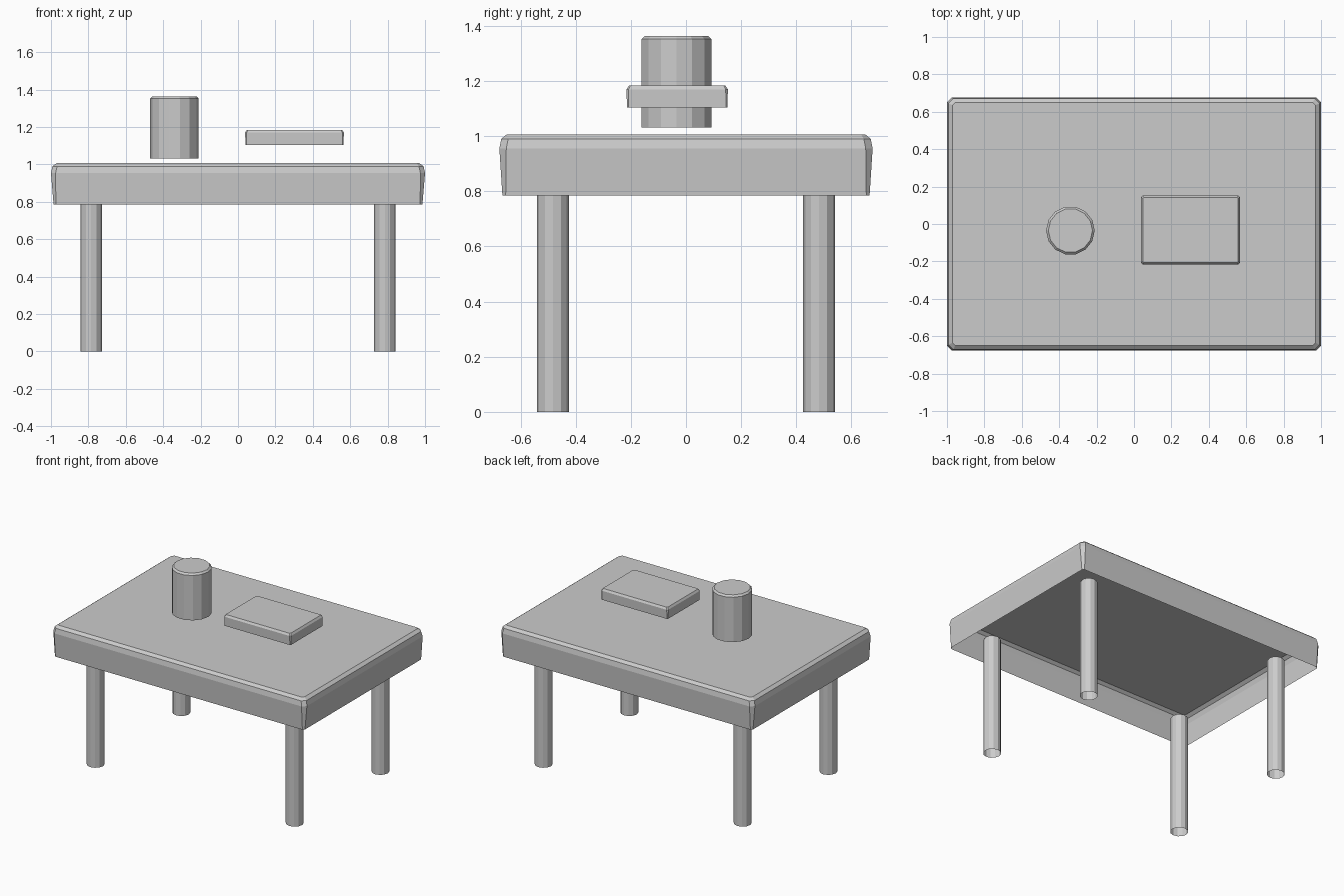
import bpy, bmesh, math

if "Cube" in bpy.data.objects:
    bpy.data.objects.remove(bpy.data.objects["Cube"])


def loft(name, rings, location=(0, 0, 0)):
    """Skin a stack of rings, closed on top and open underneath."""
    bm = bmesh.new()
    loops = [[bm.verts.new(p) for p in ring] for ring in rings]
    for low, high in zip(loops, loops[1:]):
        n = len(low)
        for i in range(n):
            j = (i + 1) % n
            bm.faces.new((low[i], low[j], high[j], high[i]))
    bm.faces.new(loops[-1])
    mesh = bpy.data.meshes.new(name)
    bm.to_mesh(mesh)
    bm.free()
    obj = bpy.data.objects.new(name, mesh)
    obj.location = location
    bpy.context.collection.objects.link(obj)
    return obj


def rect(hx, hy, c, z):
    """Rectangle with corners cut by c, counter-clockwise."""
    return [(hx - c, -hy, z), (hx, -hy + c, z), (hx, hy - c, z), (hx - c, hy, z),
            (-hx + c, hy, z), (-hx, hy - c, z), (-hx, -hy + c, z), (-hx + c, -hy, z)]


def circle(r, z, sides):
    return [(r * math.cos(math.tau * i / sides), r * math.sin(math.tau * i / sides), z)
            for i in range(sides)]


# Table top: open shell with a softened upper edge
loft("table_top", [rect(0.986, 0.666, 0.012, 0.785),
                   rect(1.0, 0.677, 0.025, 0.955),
                   rect(0.992, 0.67, 0.025, 0.99),
                   rect(0.97, 0.65, 0.015, 1.007)])

# Four round legs
for side, sx in (("left", -1), ("right", 1)):
    for end, sy in (("front", -1), ("back", 1)):
        loft(f"{end}_{side}_leg",
             [circle(0.058, 0, 12), circle(0.058, 0.835, 12), circle(0.052, 0.845, 12)],
             (sx * 0.785, sy * 0.483, 0))

# Cup standing just above the table top
loft("cup", [circle(0.13, 1.032, 14), circle(0.13, 1.352, 14), circle(0.118, 1.364, 14)],
     (-0.34, -0.035, 0))

# Book with a softened upper edge
loft("book", [rect(0.262, 0.182, 0.005, 1.105),
              rect(0.264, 0.184, 0.008, 1.17),
              rect(0.255, 0.175, 0.006, 1.184)],
     (0.302, -0.032, 0))
